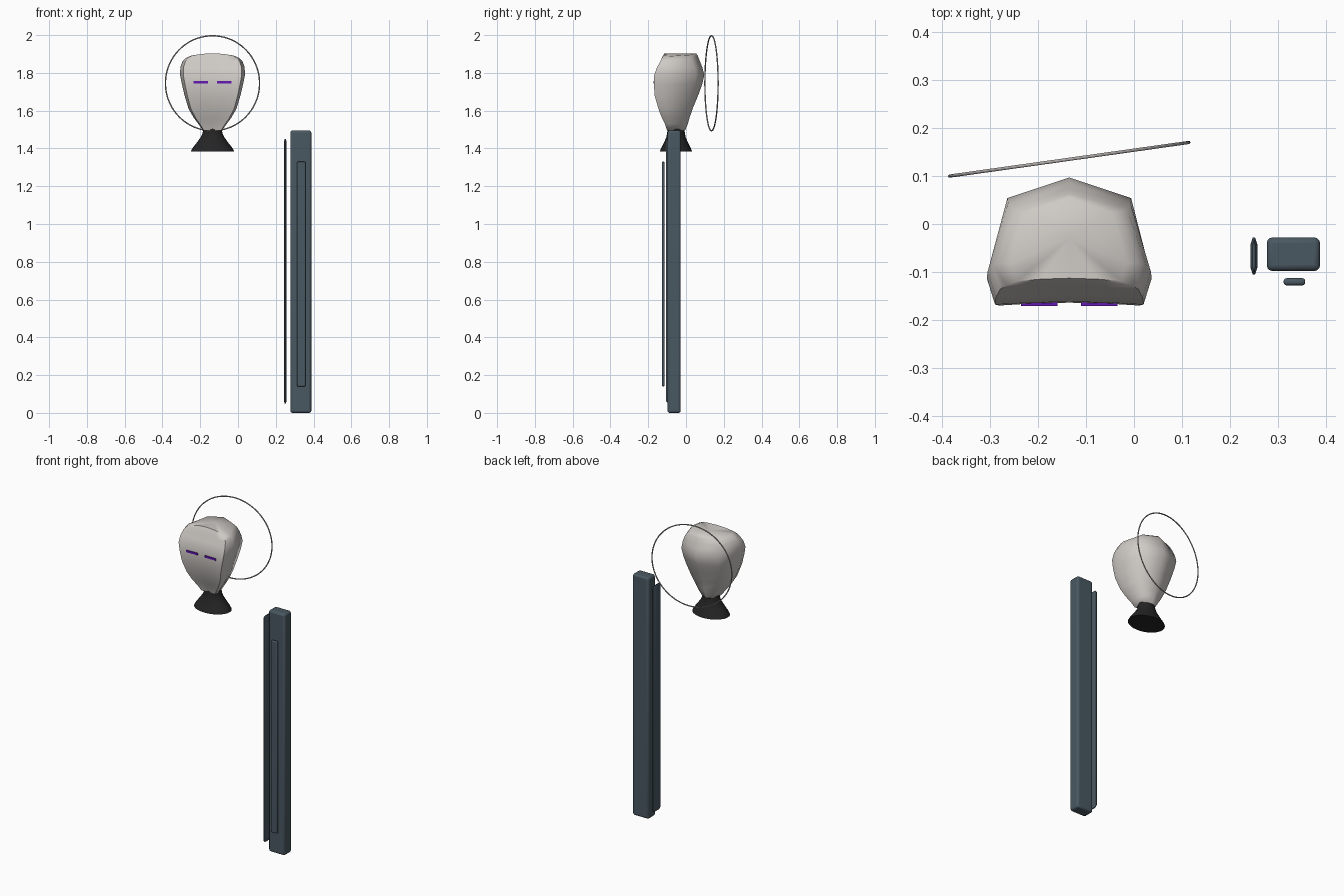
import bpy, bmesh, math

if "Cube" in bpy.data.objects:
    bpy.data.objects.remove(bpy.data.objects["Cube"])

CX = -0.135  # centre line of the head


def material(name, rgb):
    m = bpy.data.materials.new(name)
    m.diffuse_color = (*rgb, 1)
    m.use_nodes = True
    m.node_tree.nodes["Principled BSDF"].inputs["Base Color"].default_value = m.diffuse_color
    return m


BONE = material("bone white", (0.62, 0.59, 0.56))
BLACK = material("soft black", (0.018, 0.018, 0.018))
PURPLE = material("eye purple", (0.13, 0.01, 0.45))
STEEL = material("halo grey", (0.42, 0.40, 0.39))
SLATE = material("slate blue", (0.068, 0.098, 0.122))


def finish(ob, mat, angle=None):
    ob.data.materials.clear()
    ob.data.materials.append(mat)
    if angle:
        bpy.ops.object.select_all(action='DESELECT')
        ob.select_set(True)
        bpy.context.view_layer.objects.active = ob
        bpy.ops.object.shade_smooth_by_angle(angle=math.radians(angle))
    return ob


def loft(name, rings, mat, angle, top=None):
    """Skin closed rings from bottom to top; optional apex point for the cap."""
    bm = bmesh.new()
    loops = [[bm.verts.new(p) for p in r] for r in rings]
    n = len(loops[0])
    for a, b in zip(loops, loops[1:]):
        for i in range(n):
            j = (i + 1) % n
            bm.faces.new((a[i], a[j], b[j], b[i]))
    bm.faces.new(loops[0])
    if top:
        apex = bm.verts.new(top)
        for i in range(n):
            bm.faces.new((loops[-1][i], loops[-1][(i + 1) % n], apex))
    else:
        bm.faces.new(loops[-1])
    bmesh.ops.recalc_face_normals(bm, faces=bm.faces)
    me = bpy.data.meshes.new(name)
    bm.to_mesh(me)
    bm.free()
    ob = bpy.data.objects.new(name, me)
    bpy.context.collection.objects.link(ob)
    return finish(ob, mat, angle)


def box(name, x, y, z, mat, bevel=0, segments=1):
    """Box from (min, max) ranges with optional bevel."""
    bpy.ops.mesh.primitive_cube_add(size=1, location=[sum(r) / 2 for r in (x, y, z)])
    ob = bpy.context.object
    ob.name = name
    ob.scale = [r[1] - r[0] for r in (x, y, z)]
    bpy.ops.object.transform_apply(location=False, rotation=False, scale=True)
    if bevel:
        b = ob.modifiers.new("Bevel", 'BEVEL')
        b.width, b.segments = bevel, segments
        b.limit_method = 'ANGLE'
    return finish(ob, mat, 35 if segments > 1 else None)


# Head: flat face plate, widest behind the plate, ridged at the back
def head_ring(z, w, front, back, arch):
    half = [(0, front + 0.006), (0.5 * w, front + 0.004), (0.90 * w, front),
            (w, front + 0.32 * w), (0.75 * w, back - 0.25 * w), (0, back)]
    pts = half + [(-x, y) for x, y in half[-2:0:-1]]
    return [(CX + x, y, z - arch * (x / w) ** 2) for x, y in pts]


profile = [  # z, half width, front y, back y, arch
    (1.495, 0.050, -0.100, -0.005, 0),
    (1.53, 0.075, -0.112, 0.010, 0),
    (1.56, 0.098, -0.127, 0.018, 0),
    (1.61, 0.127, -0.146, 0.035, 0),
    (1.68, 0.148, -0.166, 0.064, 0),
    (1.74, 0.162, -0.170, 0.086, 0),
    (1.79, 0.172, -0.168, 0.097, 0),
    (1.83, 0.170, -0.153, 0.086, 0),
    (1.865, 0.160, -0.136, 0.072, 0.006),
    (1.890, 0.145, -0.128, 0.063, 0.014),
    (1.904, 0.120, -0.119, 0.053, 0.015),
]
loft("head", [head_ring(*p) for p in profile], BONE, 58, (CX, -0.03, 1.902))

# Neck: flared oval collar under the head
neck = [(1.385, 0.115, 0.085), (1.40, 0.107, 0.079), (1.43, 0.084, 0.064),
        (1.46, 0.062, 0.051), (1.48, 0.053, 0.047), (1.51, 0.048, 0.044)]
loft("neck", [[(CX + rx * math.cos(t), -0.053 + ry * math.sin(t), z)
               for t in (math.tau * i / 32 for i in range(32))]
              for z, rx, ry in neck], BLACK, 40)

# Narrow glowing eye slits
for side, label in ((-1, "left_eye"), (1, "right_eye")):
    x = sorted((CX + side * 0.024, CX + side * 0.101))
    box(label, x, (-0.171, -0.162), (1.745, 1.757), PURPLE)

# Halo: thin ring turned slightly behind the head
bpy.ops.mesh.primitive_torus_add(
    location=(CX, 0.135, 1.745), rotation=(math.pi / 2, 0, math.radians(8)),
    major_radius=0.2515, minor_radius=0.0035, major_segments=96, minor_segments=10)
halo = bpy.context.object
halo.name = "halo"
finish(halo, STEEL, 60)

# Pillar with a raised front strip
box("pillar", (0.277, 0.388), (-0.098, -0.028), (0, 1.495), SLATE, 0.012, 3)
box("front_strip", (0.312, 0.357), (-0.128, -0.113), (0.14, 1.33), SLATE, 0.006, 3)

# Side blade: thin slab with chamfered long edges
blade = [(0.243, -0.092), (0.2475, -0.105), (0.2525, -0.105), (0.257, -0.092),
         (0.257, -0.042), (0.2525, -0.028), (0.2475, -0.028), (0.243, -0.042)]


def blade_ring(z, s):
    return [(0.25 + (x - 0.25) * s, -0.067 + (y + 0.067) * (0.6 + 0.4 * s), z) for x, y in blade]


loft("side_blade", [blade_ring(z, s) for z, s in
                    ((0.05, 0.4), (0.062, 1), (1.438, 1), (1.45, 0.4))], SLATE, 20)
